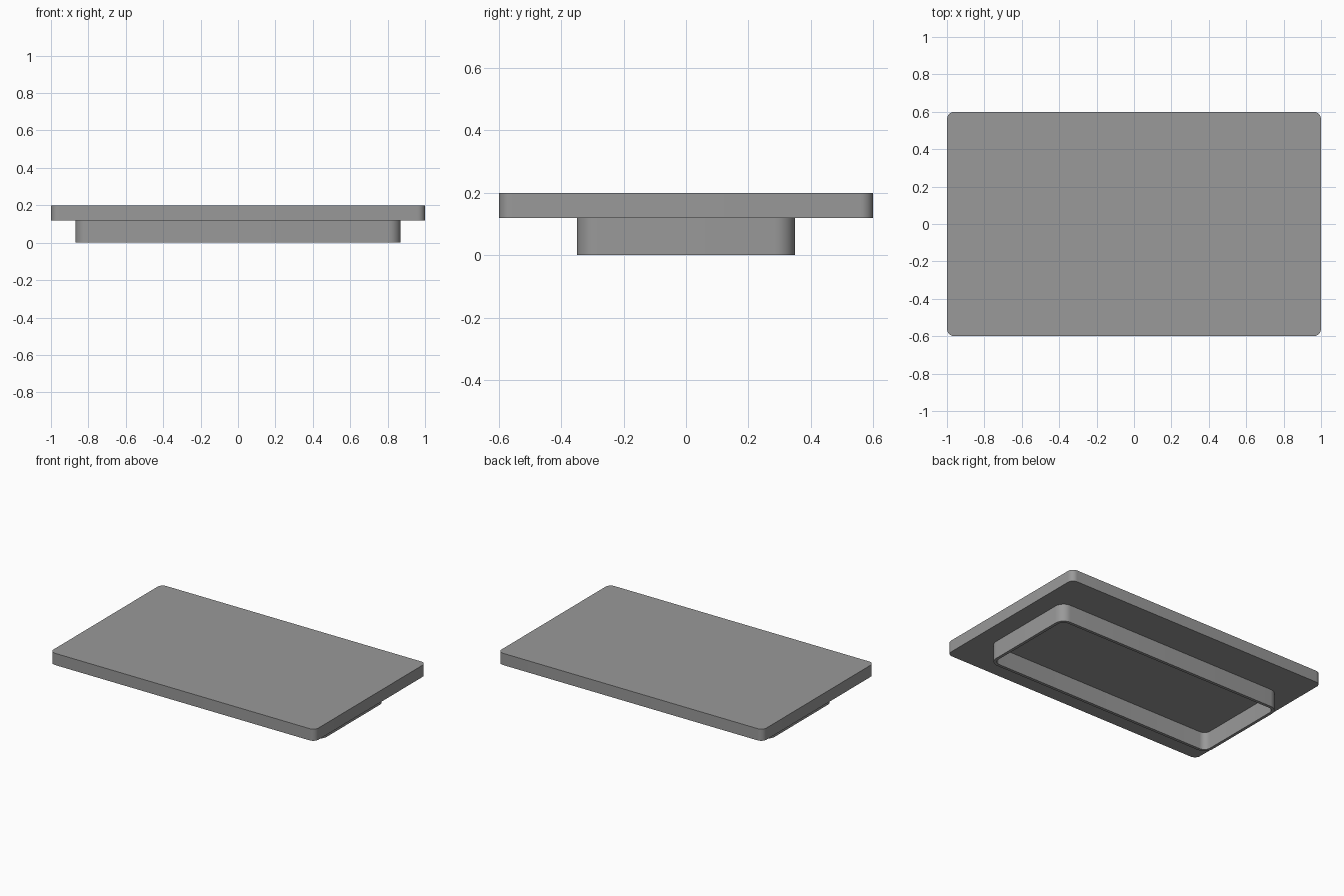
import bpy, bmesh, math

if "Cube" in bpy.data.objects:
    bpy.data.objects.remove(bpy.data.objects["Cube"])

grey = bpy.data.materials.new("mid grey")
grey.diffuse_color = (0.32, 0.32, 0.32, 1)
grey.use_nodes = True
grey.node_tree.nodes["Principled BSDF"].inputs["Base Color"].default_value = grey.diffuse_color


def rounded_rect(hx, hy, r, steps=8):
    """Counter-clockwise outline of a rectangle with rounded corners."""
    pts = []
    for i, (sx, sy) in enumerate([(1, 1), (-1, 1), (-1, -1), (1, -1)]):
        for s in range(steps + 1):
            a = math.pi / 2 * (i + s / steps)
            pts.append((sx * (hx - r) + r * math.cos(a),
                        sy * (hy - r) + r * math.sin(a)))
    return pts


def finish(name, bm):
    bmesh.ops.recalc_face_normals(bm, faces=bm.faces)
    mesh = bpy.data.meshes.new(name)
    bm.to_mesh(mesh)
    bm.free()
    mesh.materials.append(grey)
    obj = bpy.data.objects.new(name, mesh)
    bpy.context.collection.objects.link(obj)
    bpy.context.view_layer.objects.active = obj
    obj.select_set(True)
    bpy.ops.object.shade_smooth_by_angle(angle=math.radians(30))
    obj.select_set(False)


def loop_verts(bm, outline, z):
    return [bm.verts.new((x, y, z)) for x, y in outline]


def bridge(bm, a, b):
    for i in range(len(a)):
        j = (i + 1) % len(a)
        bm.faces.new((a[i], a[j], b[j], b[i]))


# Flat lid slab with rounded corners
bm = bmesh.new()
outline = rounded_rect(1.0, 0.6, 0.04)
low, high = loop_verts(bm, outline, 0.12), loop_verts(bm, outline, 0.2)
bridge(bm, low, high)
bm.faces.new(low)
bm.faces.new(high)
finish("lid_slab", bm)

# Thin hollow rim under the slab, open at the bottom
bm = bmesh.new()
wall = 0.02
outer = rounded_rect(0.87, 0.35, 0.065)
inner = rounded_rect(0.87 - wall, 0.35 - wall, 0.065 - wall)
outer_top, outer_low = loop_verts(bm, outer, 0.12), loop_verts(bm, outer, 0)
inner_low, inner_top = loop_verts(bm, inner, 0), loop_verts(bm, inner, 0.12)
bridge(bm, outer_top, outer_low)
bridge(bm, outer_low, inner_low)
bridge(bm, inner_low, inner_top)
finish("under_rim", bm)
